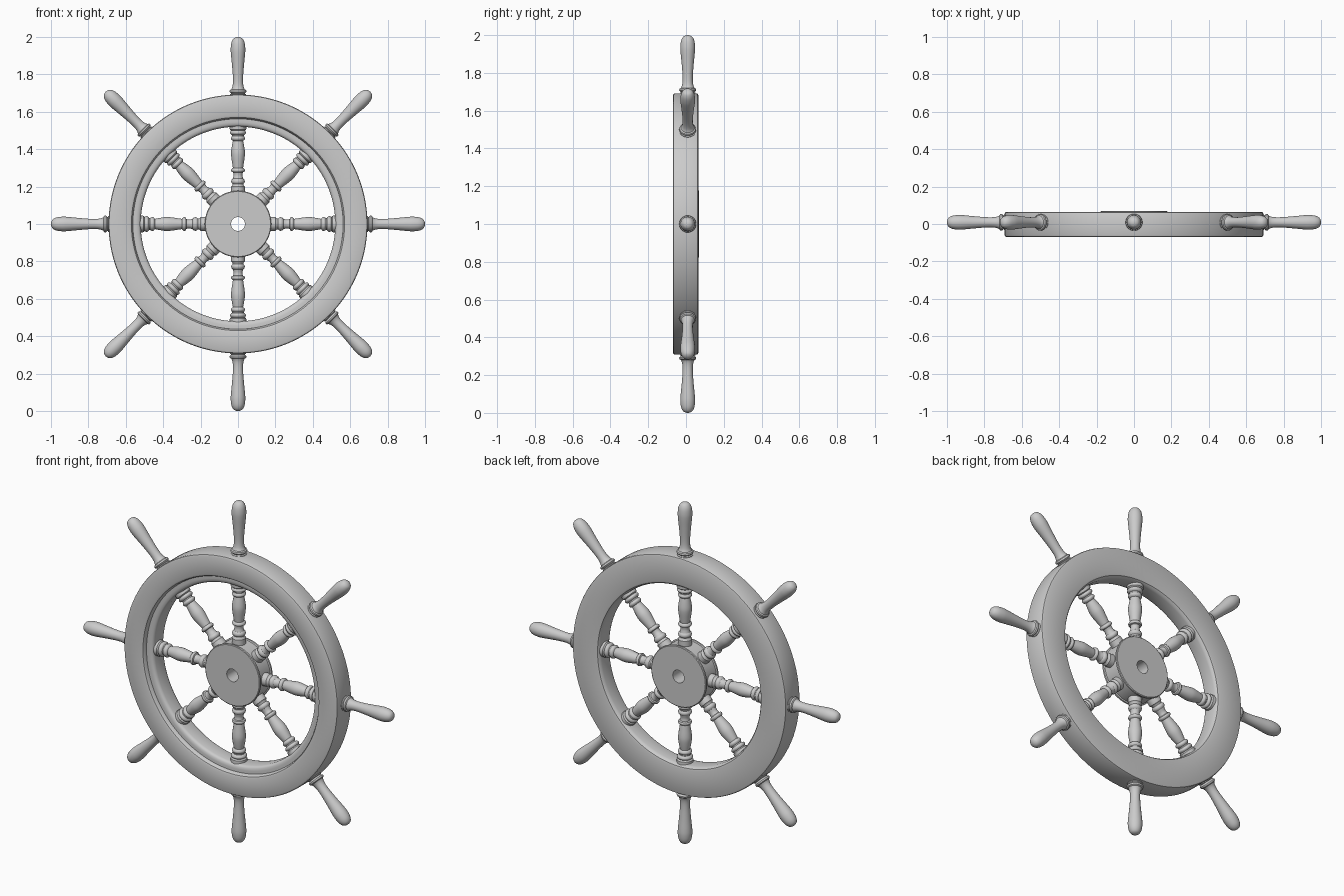
import bpy, bmesh
from math import cos, sin, tau, radians, pi

if "Cube" in bpy.data.objects:
    bpy.data.objects.remove(bpy.data.objects["Cube"])

AXLE_Y = 0.009      # spokes and handles sit slightly behind the rim middle
CENTRE_Z = 1.0


def lathe(name, profile, segments, along_y=False, closed=False, angle=0.0, y=0.0):
    """Spin (radius, height) points about z, or about y for the wheel rings."""
    bm = bmesh.new()
    rings = []
    for r, h in profile:
        if r < 1e-6:
            rings.append([bm.verts.new((0, 0, h))] * segments)
            continue
        ring = []
        for i in range(segments):
            c, s = r * cos(tau * i / segments), r * sin(tau * i / segments)
            ring.append(bm.verts.new((c, h, s) if along_y else (c, s, h)))
        rings.append(ring)
    pairs = list(zip(rings, rings[1:]))
    if closed:
        pairs.append((rings[-1], rings[0]))
    for a, b in pairs:
        for i in range(segments):
            j = (i + 1) % segments
            loop = list(dict.fromkeys((a[i], a[j], b[j], b[i])))
            bm.faces.new(loop)
    bmesh.ops.recalc_face_normals(bm, faces=bm.faces[:])
    mesh = bpy.data.meshes.new(name)
    bm.to_mesh(mesh)
    bm.free()
    ob = bpy.data.objects.new(name, mesh)
    bpy.context.collection.objects.link(ob)
    ob.location = (0, y, CENTRE_Z)
    ob.rotation_euler = (0, angle, 0)
    bpy.ops.object.select_all(action='DESELECT')
    ob.select_set(True)
    bpy.context.view_layer.objects.active = ob
    bpy.ops.object.shade_smooth_by_angle(angle=radians(35))
    return ob


def smooth(points, steps=4):
    """Round a coarse profile with a Catmull-Rom curve."""
    pts = [points[0]] + points + [points[-1]]
    out = []
    for a, b, c, d in zip(pts, pts[1:], pts[2:], pts[3:]):
        for k in range(steps):
            t = k / steps
            out.append(tuple(
                0.5 * (2 * q + (s - p) * t + (2 * p - 5 * q + 4 * s - u) * t * t
                       + (3 * q - p - 3 * s + u) * t ** 3)
                for p, q, s, u in zip(a, b, c, d)))
    return out + [points[-1]]


# Rim: plain rounded back, raised outer band and stepped moulding on the front
rim = [(0.692, -0.058), (0.692, 0.055), (0.689, 0.062), (0.682, 0.065),
       (0.54, 0.065), (0.530, 0.062), (0.523, 0.053), (0.520, 0.04),
       (0.520, -0.025), (0.524, -0.036), (0.532, -0.042), (0.545, -0.044),
       (0.562, -0.044), (0.565, -0.058), (0.570, -0.066), (0.580, -0.070),
       (0.680, -0.070), (0.689, -0.066)]
lathe("rim", rim, 128, along_y=True, closed=True)

# Hub: drum with a thin flange at each end and a through hole
hub = [(0.037, -0.052), (0.174, -0.052), (0.178, -0.049), (0.178, -0.040),
       (0.171, -0.037), (0.171, 0.055), (0.178, 0.058), (0.178, 0.067),
       (0.174, 0.070), (0.037, 0.070)]
lathe("hub", hub, 64, along_y=True, closed=True)

# Turned spoke: collar, rings, baluster, then stacked rings at the rim
spoke = [(0.0, 0.160), (0.037, 0.160), (0.037, 0.200), (0.031, 0.206),
         (0.029, 0.214), (0.035, 0.220), (0.037, 0.228), (0.034, 0.237)]
spoke += smooth([(0.028, 0.242), (0.024, 0.260), (0.026, 0.276)], 3)
spoke += smooth([(0.034, 0.279), (0.037, 0.287), (0.033, 0.296)], 3)
spoke += smooth([(0.027, 0.299), (0.031, 0.325), (0.036, 0.360), (0.037, 0.385),
                 (0.033, 0.415), (0.027, 0.445)], 4)
spoke += smooth([(0.034, 0.449), (0.038, 0.458), (0.034, 0.467)], 3)
spoke += [(0.031, 0.470), (0.031, 0.476)]
spoke += smooth([(0.038, 0.479), (0.043, 0.488), (0.039, 0.497)], 3)
spoke += [(0.036, 0.499), (0.044, 0.505), (0.045, 0.535), (0.0, 0.535)]

# Grip handle: collar, flared base, slim neck and rounded bulb
handle = [(0.0, 0.675), (0.042, 0.675), (0.042, 0.694), (0.036, 0.698)]
handle += smooth([(0.038, 0.700), (0.045, 0.707), (0.043, 0.716)], 3)
handle += smooth([(0.036, 0.720), (0.030, 0.735), (0.027, 0.760), (0.028, 0.800),
                  (0.033, 0.860), (0.038, 0.910), (0.039, 0.940), (0.035, 0.970),
                  (0.025, 0.990), (0.012, 0.998), (0.0, 1.0)], 4)

for n in range(8):
    a = n * pi / 4
    lathe(f"spoke_{n + 1}", spoke, 28, angle=a, y=AXLE_Y)
    lathe(f"handle_{n + 1}", handle, 28, angle=a, y=AXLE_Y)
